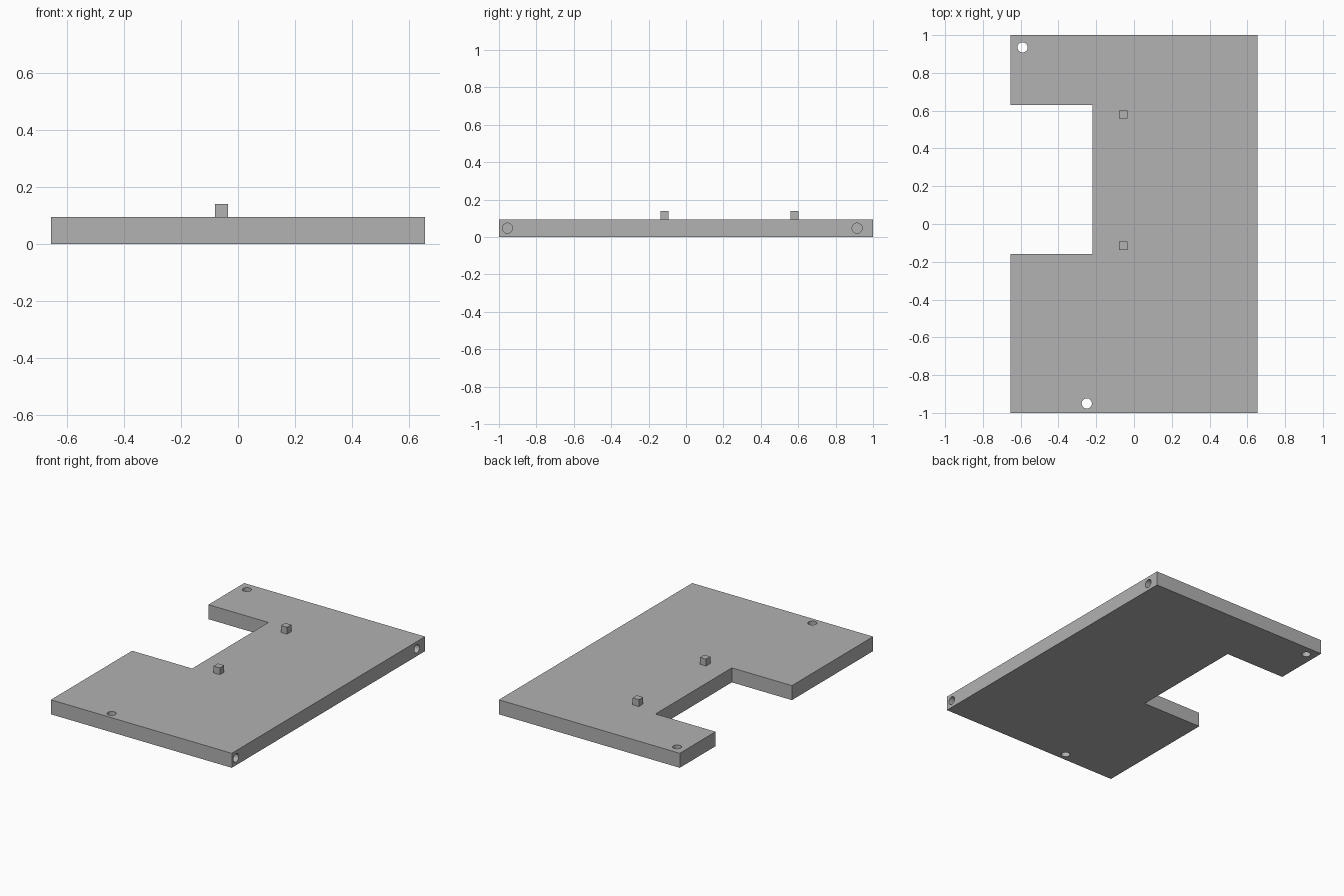
import bpy, bmesh
from math import pi

default = bpy.data.objects.get("Cube")
if default:
    bpy.data.objects.remove(default, do_unlink=True)

THICK = 0.095
HALF_X = 0.655

grey = bpy.data.materials.new("plain grey")
grey.use_nodes = True
colour = (0.445, 0.445, 0.445, 1)
grey.diffuse_color = colour
grey.node_tree.nodes["Principled BSDF"].inputs["Base Color"].default_value = colour


def box(name, x, y, z):
    """Box spanning the given (low, high) ranges."""
    bpy.ops.mesh.primitive_cube_add(size=1)
    ob = bpy.context.object
    ob.name = name
    for v in ob.data.vertices:
        v.co = [r[0] if c < 0 else r[1] for c, r in zip(v.co, (x, y, z))]
    ob.data.materials.append(grey)
    return ob


def drill(target, location, length, radius=0.027, rotation=(0, 0, 0)):
    """Cut a round hole and discard the cutter."""
    bpy.ops.mesh.primitive_cylinder_add(vertices=32, radius=radius, depth=length,
                                        location=location, rotation=rotation)
    cutter = bpy.context.object
    cutter.hide_render = True
    cutter.data.materials.append(grey)
    mod = target.modifiers.new("hole", 'BOOLEAN')
    mod.operation = 'DIFFERENCE'
    mod.solver = 'EXACT'
    mod.object = cutter
    bpy.context.view_layer.objects.active = target
    bpy.ops.object.modifier_apply(modifier=mod.name)
    bpy.data.objects.remove(cutter, do_unlink=True)


# Base plate: notched outline extruded upward
outline = [(-HALF_X, -1), (HALF_X, -1), (HALF_X, 1), (-HALF_X, 1),
           (-HALF_X, 0.63), (-0.22, 0.63), (-0.22, -0.16), (-HALF_X, -0.16)]
bm = bmesh.new()
face = bm.faces.new([bm.verts.new((x, y, 0)) for x, y in outline])
new = bmesh.ops.extrude_face_region(bm, geom=[face])["geom"]
bmesh.ops.translate(bm, vec=(0, 0, THICK),
                    verts=[g for g in new if isinstance(g, bmesh.types.BMVert)])
bmesh.ops.recalc_face_normals(bm, faces=bm.faces)
mesh = bpy.data.meshes.new("base_plate")
bm.to_mesh(mesh)
bm.free()
mesh.materials.append(grey)
plate = bpy.data.objects.new("base_plate", mesh)
bpy.context.collection.objects.link(plate)

# Vertical through holes
for x, y in ((-0.59, 0.935), (-0.25, -0.95)):
    drill(plate, (x, y, THICK / 2), THICK * 3)

# Blind holes in the left edge
for y in (-0.955, 0.915):
    drill(plate, (HALF_X, y, THICK / 2), 0.4, rotation=(0, pi / 2, 0))

bpy.ops.object.select_all(action='DESELECT')
plate.select_set(True)
bpy.context.view_layer.objects.active = plate
bpy.ops.object.shade_smooth_by_angle()

# Square pegs on top
for name, y in (("front_peg", -0.115), ("back_peg", 0.58)):
    box(name, (-0.08, -0.035), (y - 0.022, y + 0.022), (THICK, 0.14))
